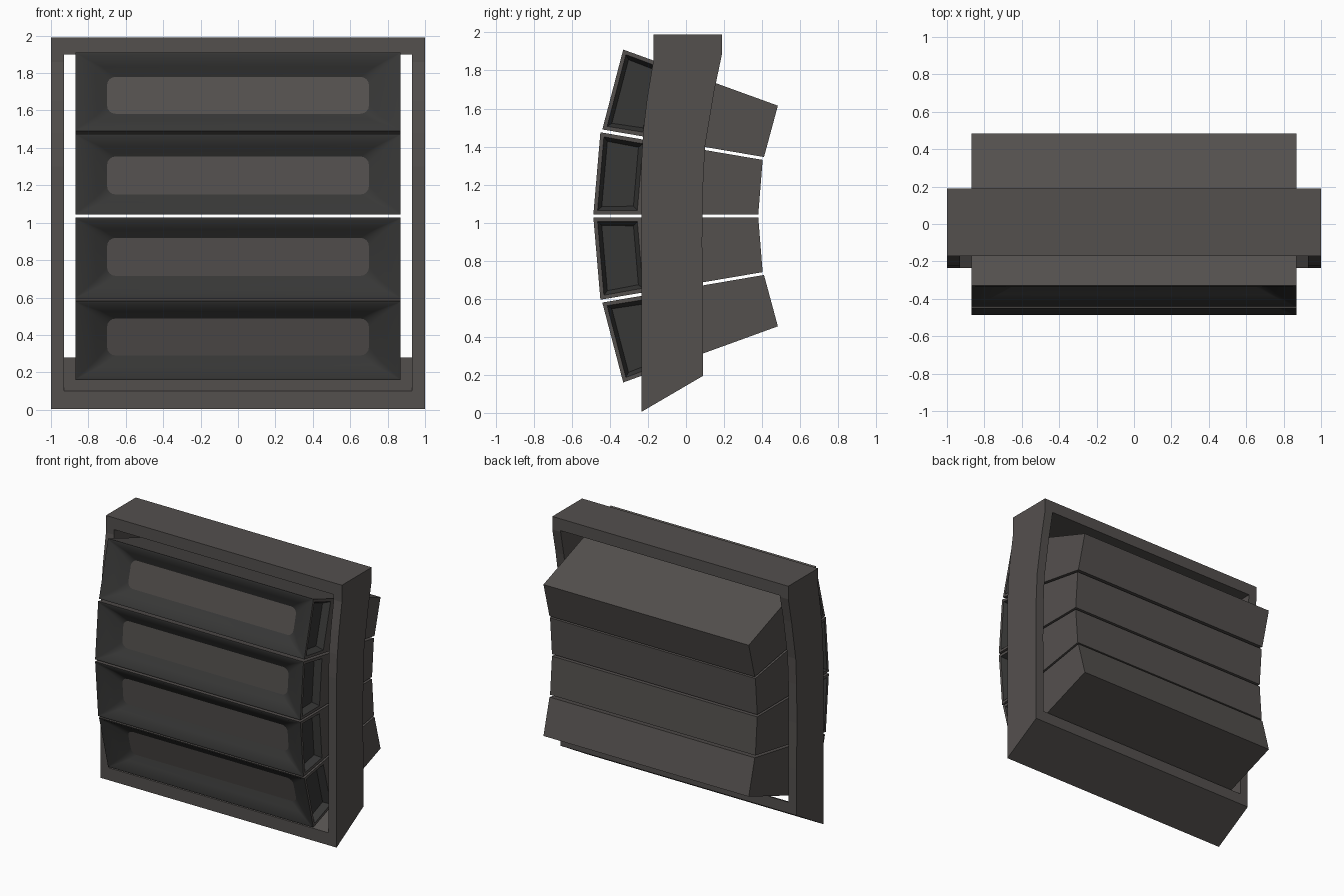
import bpy, bmesh, math
from mathutils import Vector

if "Cube" in bpy.data.objects:
    bpy.data.objects.remove(bpy.data.objects["Cube"])


def material(name, col):
    m = bpy.data.materials.new(name)
    m.diffuse_color = (*col, 1)
    m.use_nodes = True
    m.node_tree.nodes["Principled BSDF"].inputs["Base Color"].default_value = m.diffuse_color
    return m


GREY = material("warm_grey", (0.088, 0.080, 0.076))
DARK = material("dark_charcoal", (0.038, 0.038, 0.037))


def add_object(name, bm):
    me = bpy.data.meshes.new(name)
    bm.to_mesh(me)
    bm.free()
    me.materials.append(GREY)
    me.materials.append(DARK)
    ob = bpy.data.objects.new(name, me)
    bpy.context.collection.objects.link(ob)
    return ob


def prism(name, profile, x0, x1):
    """Side (y, z) profile extruded along x."""
    bm = bmesh.new()
    a = [bm.verts.new((x0, y, z)) for y, z in profile]
    b = [bm.verts.new((x1, y, z)) for y, z in profile]
    bm.faces.new(a)
    bm.faces.new(b)
    n = len(a)
    for i in range(n):
        j = (i + 1) % n
        bm.faces.new((a[i], a[j], b[j], b[i]))
    bmesh.ops.recalc_face_normals(bm, faces=bm.faces)
    return add_object(name, bm)


# Outer frame: two bowed side plates, top bar and slanted bottom bar
side = [(-.17, 1.99), (-.17, 1.86), (-.205, 1.65), (-.225, 1.48), (-.235, 1.3),
        (-.235, .005), (.09, .195), (.09, .55), (.085, .9), (.09, 1.2), (.1, 1.4),
        (.15, 1.7), (.19, 1.89), (.19, 1.99)]
for s, label in ((-1, "left"), (1, "right")):
    prism("frame_side_" + label, side, s * .93, s)
prism("frame_top", [(-.17, 1.99), (-.17, 1.9), (.19, 1.9), (.19, 1.99)], -.93, .93)
prism("frame_bottom", [(-.235, .005), (.09, .195), (.09, .28), (-.235, .10)], -.93, .93)


def ring(bm, c, u, n, hx, hz, r, depth):
    """Rounded rectangle of vertices on the cabinet front, sunk by depth."""
    out = []
    for k, (sx, sz) in enumerate(((1, 1), (-1, 1), (-1, -1), (1, -1))):
        for i in range(5):
            a = math.radians(90 * k + 22.5 * i)
            x = sx * (hx - r) + r * math.cos(a)
            z = sz * (hz - r) + r * math.sin(a)
            out.append(bm.verts.new(c + Vector((x, 0, 0)) + u * z - n * depth))
    return out


def cabinet(idx, ft, fb, bb, bt):
    """Wedge cabinet given by front top/bottom and back bottom/top (y, z)."""
    W, t = .87, .29
    P = lambda p, x: Vector((x, p[0], p[1]))
    mix = lambda p, q: tuple(p[i] * (1 - t) + q[i] * t for i in (0, 1))
    secs = [(ft, fb), (mix(ft, bt), mix(fb, bb)), (bt, bb)]
    bm = bmesh.new()
    rows = [[bm.verts.new(P(p, x)) for p, x in
             ((top, -W), (top, W), (bot, W), (bot, -W))] for top, bot in secs]
    front = bm.faces.new(rows[0])
    bm.faces.new(rows[2])
    pockets = []
    for k in (0, 1):
        for i in range(4):
            j = (i + 1) % 4
            f = bm.faces.new((rows[k][i], rows[k][j], rows[k + 1][j], rows[k + 1][i]))
            if k == 0 and i in (1, 3):
                pockets.append(f)
    bmesh.ops.recalc_face_normals(bm, faces=bm.faces)
    # handle pockets in both sides
    bmesh.ops.inset_individual(bm, faces=pockets, thickness=.03, depth=0)
    r = bmesh.ops.inset_individual(bm, faces=pockets, thickness=.03, depth=-.05)
    for f in list(r["faces"]) + pockets:
        f.material_index = 1
    bmesh.ops.delete(bm, geom=[front], context='FACES_ONLY')
    add_object("cabinet_body_%d" % idx, bm)

    # sloped front recess around a rounded flat panel
    bm = bmesh.new()
    c = (P(ft, 0) + P(fb, 0)) / 2
    d = P(ft, 0) - P(fb, 0)
    u = d.normalized()
    n = u.cross(Vector((1, 0, 0))).normalized()
    if n.y > 0:
        n = -n
    h = d.length / 2
    rings = [ring(bm, c, u, n, *a) for a in (
        (W, h, .002, 0), (W - .015, h - .012, .004, 0),
        (.76, .15, .03, .045), (.70, .102, .045, .075))]
    for A, B in zip(rings, rings[1:]):
        for i in range(len(A)):
            j = (i + 1) % len(A)
            f = bm.faces.new((A[i], A[j], B[j], B[i]))
            f.material_index = 1
            f.smooth = True
    bm.faces.new(rings[-1])
    bm.normal_update()
    for f in bm.faces:
        if f.normal.dot(n) < 0:
            f.normal_flip()
    add_object("cabinet_front_%d" % idx, bm)


# Four fanned cabinets, mirrored about the mid height
MID = 1.035
upper = [((-.33, 1.91), (-.44, 1.49), (.41, 1.345), (.483, 1.615)),
         ((-.45, 1.475), (-.487, 1.043), (.38, 1.043), (.403, 1.33))]
for i, (ft, fb, bb, bt) in enumerate(upper):
    cabinet(i + 1, ft, fb, bb, bt)
    m = lambda p: (p[0], 2 * MID - p[1])
    cabinet(4 - i, m(fb), m(ft), m(bt), m(bb))
